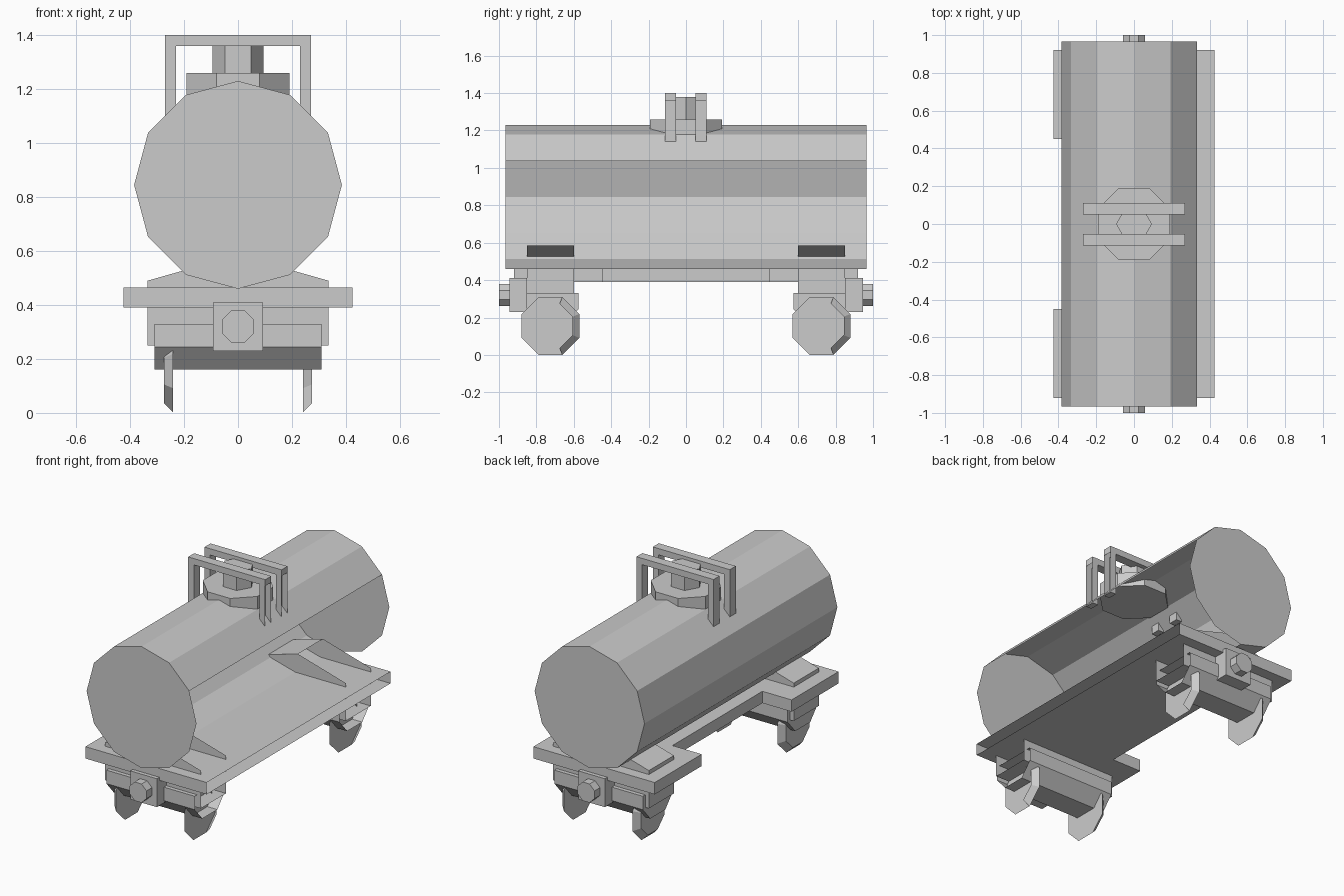
import bpy, bmesh, math
from mathutils import Vector

if "Cube" in bpy.data.objects:
    bpy.data.objects.remove(bpy.data.objects["Cube"])

PLACE = {
    'x': lambda p, d: Vector((d, p[0], p[1])),
    'y': lambda p, d: Vector((p[0], d, p[1])),
    'z': lambda p, d: Vector((p[0], p[1], d)),
}


def prism(name, pts, axis, a, b, taper=1.0, drop=None):
    """Extrude a 2D outline along an axis; drop(normal, centre) picks open faces."""
    n = len(pts)
    cu = sum(p[0] for p in pts) / n
    cv = sum(p[1] for p in pts) / n
    end = [(cu + (u - cu) * taper, cv + (v - cv) * taper) for u, v in pts]
    bm = bmesh.new()
    r0 = [bm.verts.new(PLACE[axis](p, a)) for p in pts]
    r1 = [bm.verts.new(PLACE[axis](p, b)) for p in end]
    bm.faces.new(r0)
    bm.faces.new(r1)
    for i in range(n):
        j = (i + 1) % n
        bm.faces.new((r0[i], r0[j], r1[j], r1[i]))
    bmesh.ops.recalc_face_normals(bm, faces=bm.faces)
    bm.normal_update()
    if drop:
        gone = [f for f in bm.faces if drop(f.normal, f.calc_center_median())]
        bmesh.ops.delete(bm, geom=gone, context='FACES_ONLY')
    me = bpy.data.meshes.new(name)
    bm.to_mesh(me)
    bm.free()
    ob = bpy.data.objects.new(name, me)
    bpy.context.collection.objects.link(ob)
    return ob


def ngon(n, r, cu=0, cv=0, turn=0.0):
    return [(cu + r * math.cos(turn + 2 * math.pi * i / n),
             cv + r * math.sin(turn + 2 * math.pi * i / n)) for i in range(n)]


def rect(u0, u1, v0, v1):
    return [(u0, v0), (u1, v0), (u1, v1), (u0, v1)]


EIGHTH = math.pi / 8
open_right = lambda nrm, c: nrm.x > 0.2

# Tank barrel, open along its lower right side
prism("tank", ngon(12, 0.385, 0, 0.845), 'y', -0.965, 0.965,
      drop=lambda nrm, c: nrm.x > 0.2 and c.z < 1.04)

# Deck with a notch on the left, open right edge
deck = [(0.425, -0.92), (0.425, 0.92), (-0.425, 0.92), (-0.425, 0.45),
        (-0.22, 0.45), (-0.22, -0.45), (-0.425, -0.45), (-0.425, -0.92)]
prism("deck", deck, 'z', 0.39, 0.465,
      drop=lambda nrm, c: nrm.x > 0.9 and c.x > 0.4)

# Filler hatch and cap
prism("hatch", ngon(8, 0.207, 0, 0, EIGHTH), 'z', 1.17, 1.26)
prism("hatch_cap", ngon(6, 0.095), 'z', 1.26, 1.38)

# Two hoop rails over the hatch
hoop = [(-0.27, 1.09), (-0.27, 1.40), (0.27, 1.40), (0.27, 1.36), (0.27, 1.09),
        (0.23, 1.09), (0.23, 1.36), (-0.23, 1.36), (-0.23, 1.09)]
for tag, y in (("front", -0.083), ("back", 0.08)):
    prism(tag + "_hoop_rail", hoop, 'y', y - 0.03, y + 0.03,
          drop=lambda nrm, c: nrm.x > 0.9 and c.x > 0.25 and c.z < 1.36)

# Running gear at each end
for tag, s in (("front", -1), ("back", 1)):
    yc = s * 0.725
    # Bolster block with a shallow roof that carries the tank
    bolster = [(-0.335, 0.25), (0.335, 0.25), (0.335, 0.49), (0, 0.585), (-0.335, 0.49)]
    prism(tag + "_bolster", bolster, 'y', s * 0.60, s * 0.85, drop=open_right)
    # Axle beam with bevelled underside
    beam = [(yc - 0.15, 0.33), (yc - 0.15, 0.245), (yc - 0.075, 0.16),
            (yc + 0.075, 0.16), (yc + 0.15, 0.245), (yc + 0.15, 0.33)]
    prism(tag + "_axle_beam", beam, 'x', -0.31, 0.31, drop=open_right)
    # Wheels, the right-hand ones partly open
    ring = ngon(8, 0.167, yc, 0.155, EIGHTH)
    prism(tag + "_left_wheel", ring, 'x', -0.24, -0.275, taper=0.77)
    prism(tag + "_right_wheel", ring, 'x', 0.24, 0.275, taper=0.77,
          drop=lambda nrm, c: nrm.x > 0.2 and nrm.y < 0.3)
    # Coupling plate and buffer
    prism(tag + "_coupling_plate", rect(-0.093, 0.093, 0.23, 0.41), 'y', s * 0.85, s * 0.945)
    prism(tag + "_buffer", ngon(8, 0.064, 0, 0.32, EIGHTH), 'y', s * 0.945, s * 1.0)
